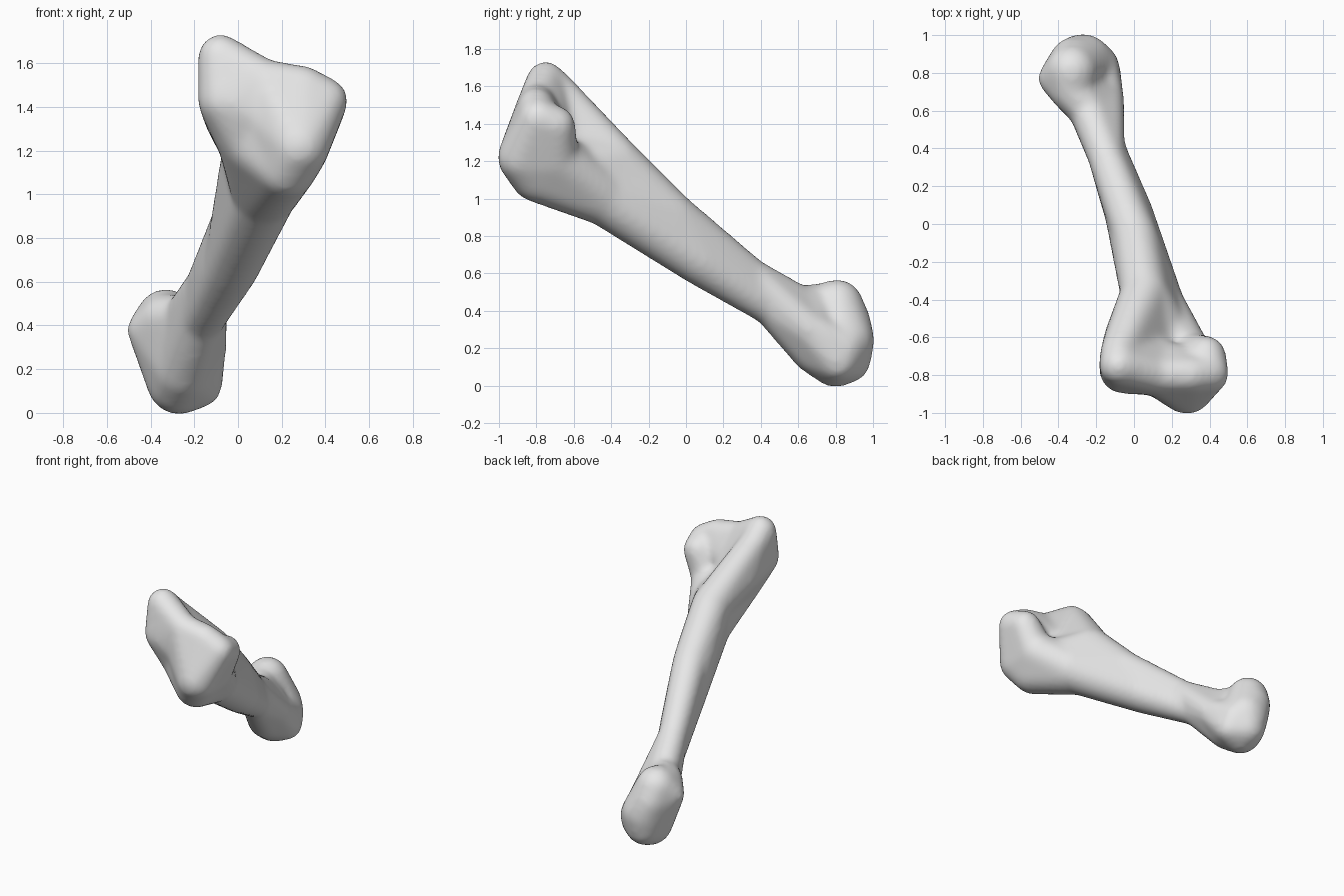
import bpy
import bmesh
from mathutils import Vector

cube = bpy.data.objects.get("Cube")
if cube:
    bpy.data.objects.remove(cube, do_unlink=True)

PAD = 0.009  # makes up for the shrinkage caused by smoothing

# Unit ball directions used for every rounded corner
ball = bmesh.new()
bmesh.ops.create_icosphere(ball, subdivisions=3, radius=1)
directions = [v.co.copy() for v in ball.verts]
ball.free()


def add_hull(target, knobs):
    """Append the convex hull wrapped round a set of balls (x, y, z, radius)."""
    part = bmesh.new()
    for x, y, z, radius in knobs:
        for d in directions:
            part.verts.new(Vector((x, y, z)) + d * (radius + PAD))
    bmesh.ops.convex_hull(part, input=part.verts[:])
    loose = [v for v in part.verts if not v.link_faces]
    bmesh.ops.delete(part, geom=loose, context='VERTS')
    bmesh.ops.recalc_face_normals(part, faces=part.faces[:])
    piece = bpy.data.meshes.new("hull_piece")
    part.to_mesh(piece)
    part.free()
    target.from_mesh(piece)
    bpy.data.meshes.remove(piece)


# Upper head: peak, outer lobe and front lobe round the joint face
peak = (-0.08, -0.75, 1.63, 0.095)
peak_back = (-0.08, -0.68, 1.57, 0.09)
peak_side = (-0.06, -0.775, 1.43, 0.115)
peak_heel = (-0.04, -0.6, 1.36, 0.11)
inner_low = (0.06, -0.7, 1.26, 0.15)
face_mid = (0.13, -0.76, 1.36, 0.14)
saddle = (0.12, -0.8, 1.52, 0.09)
lobe_top = (0.3, -0.8, 1.49, 0.09)
lobe_tip = (0.4, -0.79, 1.43, 0.095)
lobe_back = (0.38, -0.7, 1.39, 0.1)
lobe_low = (0.29, -0.7, 1.22, 0.12)
front_lobe = (0.28, -0.87, 1.22, 0.13)
under_lobe = (0.22, -0.8, 1.12, 0.13)
groove_floor = (0.16, -0.58, 1.16, 0.13)

# Shaft: an upper and a lower rail at three stations
shaft = [
    ((0.055, -0.37, 1.2, 0.12), (0.12, -0.43, 1.0, 0.14)),
    ((0.01, -0.07, 0.915, 0.11), (-0.03, 0.065, 0.67, 0.12)),
    ((-0.145, 0.35, 0.585, 0.088), (-0.165, 0.45, 0.42, 0.09)),
]

# Lower knuckle: rounded block with a side corner
neck_top = (-0.24, 0.6, 0.435, 0.095)
neck_crest = (-0.33, 0.71, 0.425, 0.11)
neck_side = (-0.155, 0.66, 0.3, 0.095)
neck_low = (-0.25, 0.69, 0.19, 0.12)
tip = (-0.42, 0.77, 0.38, 0.08)
base = (-0.27, 0.8, 0.14, 0.14)
knuckle = [
    tip,
    base,
    (-0.33, 0.81, 0.43, 0.13),
    (-0.32, 0.86, 0.34, 0.12),
    (-0.27, 0.85, 0.24, 0.15),
    (-0.27, 0.86, 0.14, 0.12),
    (-0.2, 0.84, 0.2, 0.11),
    (-0.18, 0.81, 0.13, 0.1),
]

parts = [
    # joint face in two plates that meet in a shallow hollow
    [peak, peak_side, inner_low, face_mid, saddle],
    [saddle, lobe_top, lobe_tip, front_lobe, under_lobe, face_mid],
    [inner_low, face_mid, under_lobe],
    # crest running back from the peak
    [peak, peak_back, peak_side, peak_heel, inner_low],
    [peak_back, peak_heel, inner_low, shaft[0][0]],
    # wing running back from the outer lobe
    [lobe_tip, lobe_back, lobe_low, front_lobe, under_lobe],
    [lobe_low, groove_floor, under_lobe, shaft[0][1]],
    # flare from the shaft into the head
    [inner_low, under_lobe, groove_floor, *shaft[0]],
    [*shaft[0], *shaft[1]],
    [*shaft[1], *shaft[2]],
    # neck and knuckle
    [*shaft[2], neck_top, neck_side, neck_low],
    [neck_top, neck_crest, neck_side, neck_low, tip, base],
    [neck_crest, neck_low, *knuckle],
    [neck_side, neck_low, base, knuckle[-1], knuckle[-2]],
]

body = bmesh.new()
for knobs in parts:
    add_hull(body, knobs)
mesh = bpy.data.meshes.new("long_bone")
body.to_mesh(mesh)
body.free()
bone = bpy.data.objects.new("long_bone", mesh)
bpy.context.scene.collection.objects.link(bone)

# Fuse the pieces and soften the joins
remesh = bone.modifiers.new("fuse", 'REMESH')
remesh.mode = 'VOXEL'
remesh.voxel_size = 0.018
remesh.use_smooth_shade = True
smooth = bone.modifiers.new("soften", 'SMOOTH')
smooth.factor = 0.5
smooth.iterations = 18

# Plain pale grey
grey = bpy.data.materials.new("pale_grey")
grey.use_nodes = True
colour = (0.8, 0.8, 0.8, 1)
grey.diffuse_color = colour
for node in grey.node_tree.nodes:
    if node.type == 'BSDF_PRINCIPLED':
        node.inputs["Base Color"].default_value = colour
mesh.materials.append(grey)
